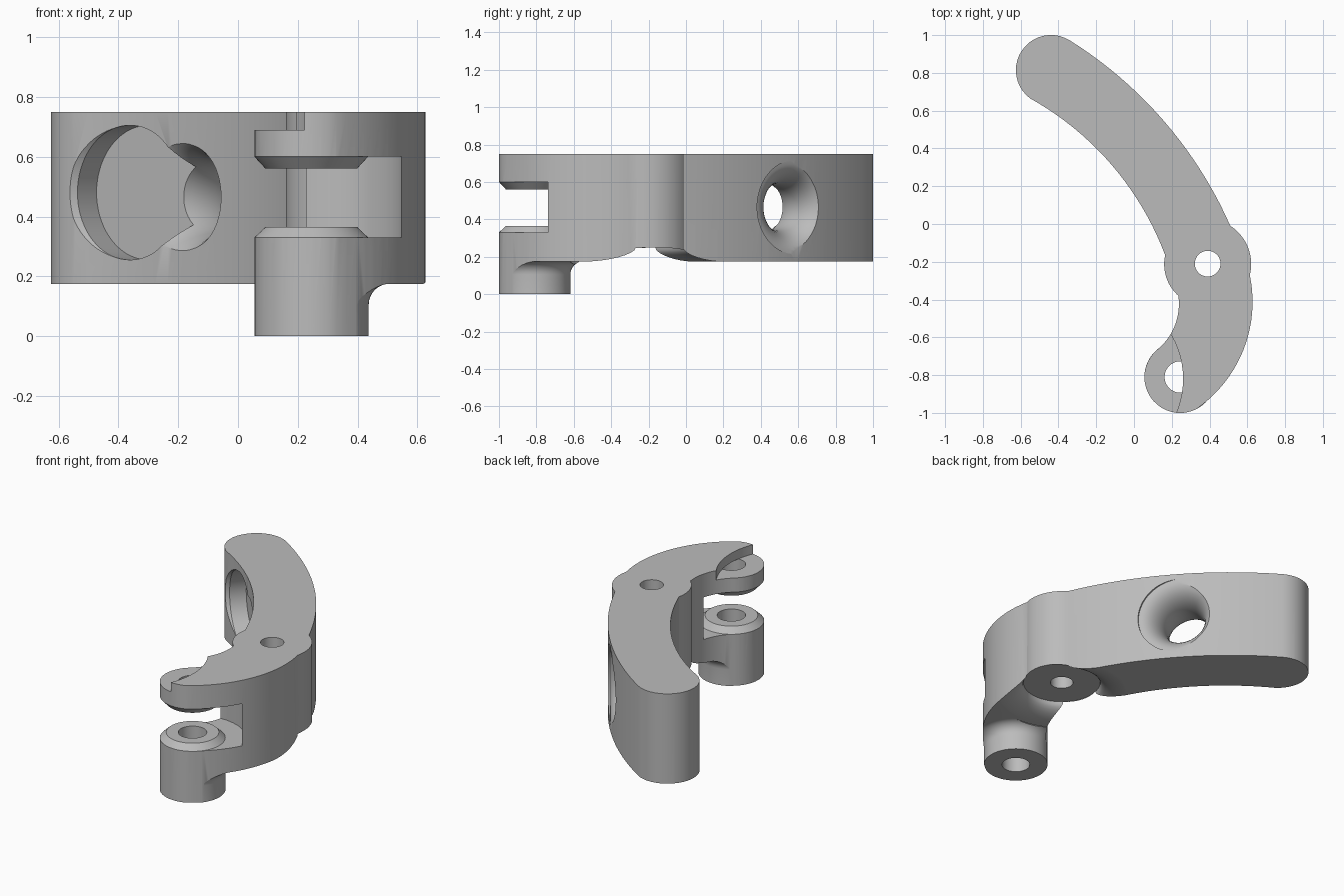
import bpy, bmesh, math
from mathutils import Vector

cube = bpy.data.objects.get("Cube")
if cube:
    bpy.data.objects.remove(cube, do_unlink=True)

metal = bpy.data.materials.new("plain grey")
metal.use_nodes = True
grey = (0.5, 0.5, 0.5, 1)
metal.diffuse_color = grey
metal.node_tree.nodes["Principled BSDF"].inputs["Base Color"].default_value = grey

BOSS = (0.245, -0.81, 0)
PIVOT = (0.39, -0.21, 0)


def finish(bm, name):
    bmesh.ops.remove_doubles(bm, verts=bm.verts, dist=1e-5)
    bmesh.ops.recalc_face_normals(bm, faces=bm.faces)
    mesh = bpy.data.meshes.new(name)
    bm.to_mesh(mesh)
    bm.free()
    mesh.materials.append(metal)
    obj = bpy.data.objects.new(name, mesh)
    bpy.context.collection.objects.link(obj)
    return obj


def arc(a, b, c, steps=20):
    """Points of the circle arc from a through b to c, without c."""
    a, b, c = Vector(a), Vector(b), Vector(c)
    u, v = b - a, c - a
    d = 2 * (u.x * v.y - u.y * v.x)
    m = a + Vector((v.y * u.length_squared - u.y * v.length_squared,
                    u.x * v.length_squared - v.x * u.length_squared)) / d
    angle = lambda p: math.atan2(p.y - m.y, p.x - m.x)
    start = angle(a)
    sweep = (angle(c) - start) % math.tau
    if (angle(b) - start) % math.tau > sweep:
        sweep -= math.tau
    r = (a - m).length
    return [(m.x + r * math.cos(start + sweep * i / steps),
             m.y + r * math.sin(start + sweep * i / steps)) for i in range(steps)]


def revolve(name, profile, origin, axis=(0, 0, 1), steps=72):
    """Spin (radius, height) points about an axis; close rings off the axis."""
    bm = bmesh.new()
    vs = [bm.verts.new((r, 0, h)) for r, h in profile]
    es = [bm.edges.new(p) for p in zip(vs, vs[1:])]
    if profile[0][0] > 0:
        es.append(bm.edges.new((vs[-1], vs[0])))
    bmesh.ops.spin(bm, geom=vs + es, cent=(0, 0, 0), axis=(0, 0, 1),
                   angle=math.tau, steps=steps)
    turn = Vector(axis).to_track_quat('Z', 'Y')
    for v in bm.verts:
        v.co = turn @ v.co + Vector(origin)
    return finish(bm, name)


def cylinder(name, radius, low, high, origin):
    return revolve(name, [(0, low), (radius, low), (radius, high), (0, high)], origin)


def cut(target, cutter):
    mod = target.modifiers.new("cut", 'BOOLEAN')
    mod.operation = 'DIFFERENCE'
    mod.solver = 'EXACT'
    mod.object = cutter
    bpy.context.view_layer.objects.active = target
    bpy.ops.object.modifier_apply(modifier=mod.name)
    bpy.data.objects.remove(cutter, do_unlink=True)


# Plan outline: round tail, outer arm, pivot, nose, boss, throat, inner arm
corners = [(-0.55, 0.665), (-0.34, 0.972), (0.51, -0.01), (0.613, -0.27),
           (0.33, -0.98), (0.12, -0.668), (0.235, -0.38), (0.165, -0.165)]
middles = [(-0.572, 0.945), (0.1, 0.61), (0.605, -0.128), (0.545, -0.74),
           (0.055, -0.81), (0.215, -0.54), (0.17, -0.28), (-0.165, 0.365)]
outline = []
for i, mid in enumerate(middles):
    outline += arc(corners[i], mid, corners[(i + 1) % len(corners)])
bm = bmesh.new()
face = bm.faces.new([bm.verts.new((x, y, 0)) for x, y in outline])
top = bmesh.ops.extrude_face_region(bm, geom=[face])["geom"]
bmesh.ops.translate(bm, vec=(0, 0, 0.75),
                    verts=[g for g in top if isinstance(g, bmesh.types.BMVert)])
lever = finish(bm, "curved_lever")

# Underside: everything but the filleted boss is raised
fillet = [(0.262 - 0.07 * math.cos(a), 0.105 + 0.07 * math.sin(a))
          for a in (math.pi / 2 * i / 8 for i in range(9))]
cut(lever, revolve("underside_cutter",
                   [(0.192, -0.1)] + fillet + [(3, 0.175), (3, -0.1)], BOSS))

# Underside: flared relief around the pivot
flare = [(0.41 - 0.18 * math.sin(a), 0.25 - 0.076 * math.cos(a))
         for a in (math.pi / 2 * i / 8 for i in range(9))]
cut(lever, revolve("pivot_relief_cutter",
                   [(0, -0.1), (0.34, -0.1), (0.34, 0.1)] + flare + [(0, 0.25)], PIVOT))

# Fork slot, step on the upper prong, pin holes
cut(lever, cylinder("slot_cutter", 0.31, 0.33, 0.60, BOSS))
cut(lever, cylinder("step_cutter", 0.46, 0.69, 0.9, (-0.2, -0.82, 0)))
cut(lever, cylinder("pin_hole_cutter", 0.083, -0.1, 0.691, BOSS))
cut(lever, cylinder("pivot_hole_cutter", 0.068, -0.1, 0.9, PIVOT))

# Flared hole through the arm
side = [(0.12 + 0.13 * (1 - math.cos(a)), 0.2 * math.sin(a))
        for a in (math.pi / 2 * i / 10 for i in range(-10, 11))]
cut(lever, revolve("arm_hole_cutter",
                   [(0, -0.35), (0.25, -0.35)] + side + [(0.25, 0.35), (0, 0.35)],
                   (-0.03, 0.46, 0.465), (0.81, 0.58, 0)))

# Blind round pocket with a chamfered rim in the inner face
cut(lever, revolve("pocket_cutter",
                   [(0, 0), (0.225, 0), (0.225, 0.1), (0.243, 0.125), (0.243, 0.5), (0, 0.5)],
                   (-0.30, 0.615, 0.48), (-0.64, -0.77, 0)))

# Tapered thrust seats facing each other in the fork
seats = [revolve(name, [(0.083, base), (0.19, base), (0.153, tip), (0.083, tip)], BOSS)
         for name, base, tip in (("lower_seat", 0.33, 0.365), ("upper_seat", 0.60, 0.56))]

# Smooth curved walls, keep the edges sharp
bpy.ops.object.select_all(action='DESELECT')
for obj in [lever] + seats:
    obj.select_set(True)
bpy.context.view_layer.objects.active = lever
bpy.ops.object.shade_smooth_by_angle(angle=math.radians(30))
